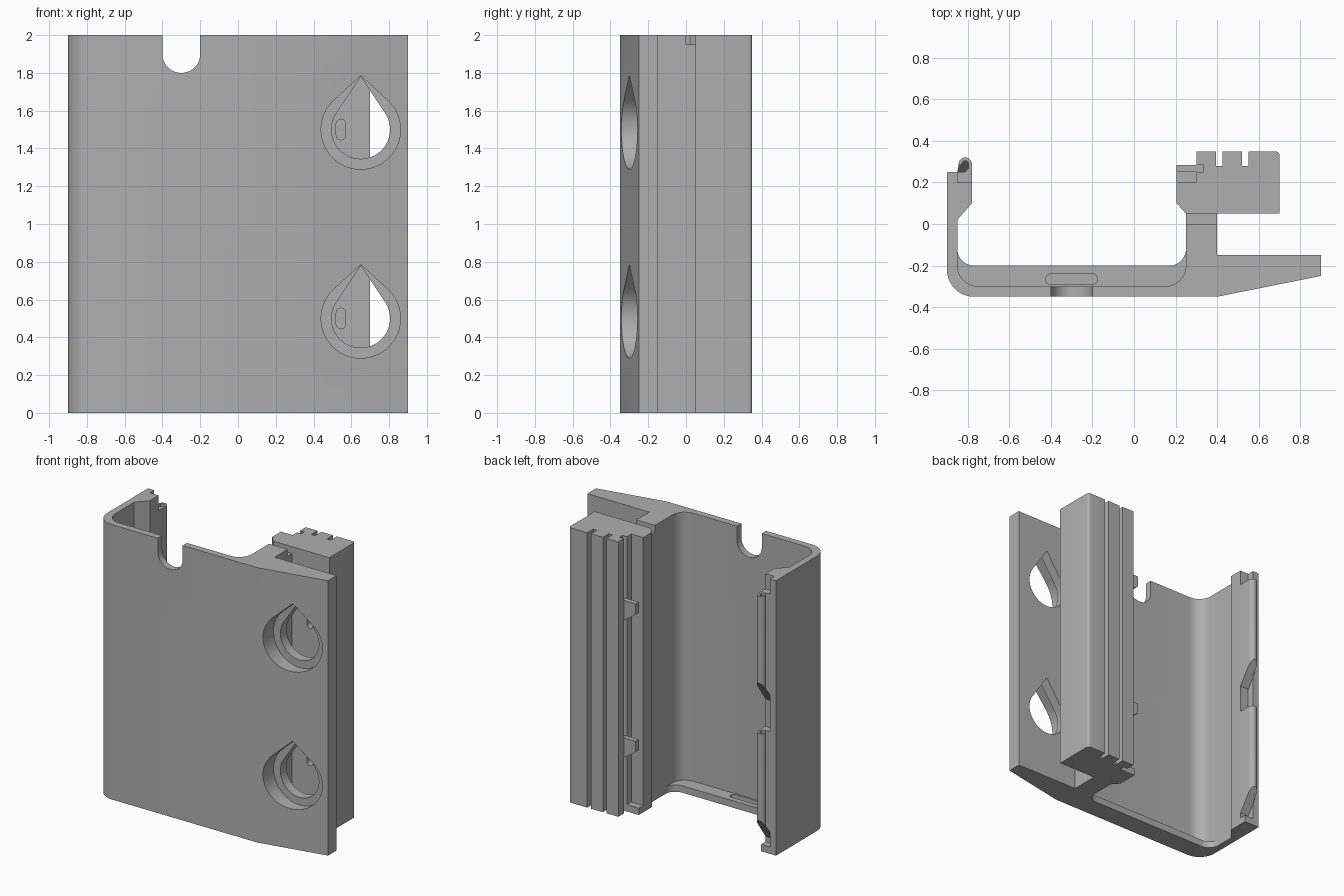
import bpy, bmesh
from math import sin, cos, asin, pi, radians

if "Cube" in bpy.data.objects:
    bpy.data.objects.remove(bpy.data.objects["Cube"])

grey = bpy.data.materials.new("plain grey")
grey.use_nodes = True
COLOUR = (0.43, 0.43, 0.43, 1)
grey.diffuse_color = COLOUR
grey.node_tree.nodes["Principled BSDF"].inputs["Base Color"].default_value = COLOUR


def arc(cx, cy, r, start, end, n=10):
    angles = [radians(start + (end - start) * i / n) for i in range(n + 1)]
    return [(cx + r * cos(a), cy + r * sin(a)) for a in angles]


def rect(x0, x1, y0, y1):
    return [(x0, y0), (x1, y0), (x1, y1), (x0, y1)]


def prism(name, outline, low, high, axis="z", slope=None):
    """Extrude an outline along z or y; slope lifts the low end by position."""
    bm = bmesh.new()
    rings = []
    for w in (low, high):
        ring = []
        for u, v in outline:
            t = w + (slope(u, v) if slope and w == low else 0)
            ring.append(bm.verts.new((u, v, t) if axis == "z" else (u, t, v)))
        rings.append(ring)
    a, b = rings
    for i in range(len(outline)):
        j = (i + 1) % len(outline)
        bm.faces.new((a[i], a[j], b[j], b[i]))
    if slope:
        bmesh.ops.triangulate(bm, faces=[bm.faces.new(a)])
    else:
        bm.faces.new(a)
    bm.faces.new(b)
    bmesh.ops.recalc_face_normals(bm, faces=bm.faces)
    mesh = bpy.data.meshes.new(name)
    bm.to_mesh(mesh)
    bm.free()
    mesh.materials.append(grey)
    obj = bpy.data.objects.new(name, mesh)
    bpy.context.collection.objects.link(obj)
    return obj


def select(obj):
    bpy.ops.object.select_all(action="DESELECT")
    obj.select_set(True)
    bpy.context.view_layer.objects.active = obj


def cut(obj, cutter):
    cutter.hide_render = True
    mod = obj.modifiers.new("cut", "BOOLEAN")
    mod.operation = "DIFFERENCE"
    mod.solver = "EXACT"
    mod.object = cutter
    select(obj)
    bpy.ops.object.modifier_apply(modifier=mod.name)
    bpy.data.objects.remove(cutter)


def teardrop(cx, cz, r, tip):
    edge = 90 - math_deg(asin(r / tip))
    return arc(cx, cz, r, 90 + edge, 450 - edge, 48) + [(cx, cz + tip)]


def math_deg(a):
    return a * 180 / pi


# Main extruded section: left arm, front wall, wing, neck and slotted block
section = arc(-.77, -.22, .13, 180, 270, 12) + [
    (.4, -.35), (.9, -.25), (.9, -.15), (.4, -.15), (.4, .05), (.7, .05)]
section += arc(.68, .33, .02, 0, 90, 5)
for x in (.55, .425):
    section += [(x, .35), (x, .28), (x - .03, .28), (x - .03, .35)]
section += [(.3, .35), (.3, .285), (.335, .285), (.335, .25), (.3, .25),
            (.3, .2), (.205, .2), (.205, .1), (.25, .05)]
section += arc(.15, -.2, .1, 0, -90) + arc(-.75, -.2, .1, -90, -180)
section += [(-.85, .02), (-.78, .1), (-.78, .2), (-.85, .2), (-.85, .25), (-.9, .25)]
body = prism("channel_body", section, 0, 2)

# Round-bottomed notch in the top of the front wall
cut(body, prism("notch_cutter", arc(-.3, 1.9, .1, 180, 360, 24) + [(-.2, 2.1), (-.4, 2.1)],
                -.5, -.15, "y"))
# Shallow notch across the top of the neck
cut(body, prism("neck_cutter", rect(.15, .45, 0, .05), 1.95, 2.1))

# Counterbored teardrop holes in the wing, with small slots behind them
for z in (.5, 1.5):
    cut(body, prism("counterbore_cutter", teardrop(.65, z, .21, .285), -.5, -.22, "y"))
    cut(body, prism("bore_cutter", teardrop(.65, z, .155, .28), -.3, -.1, "y"))
    oblong = arc(.545, z + .03, .025, 0, 180, 8) + arc(.545, z - .03, .025, 180, 360, 8)
    cut(body, prism("slot_cutter", oblong, 0, .1, "y"))

# Bottom lip inside the channel, with a slot through it
lip_outline = [(-.86, -.12), (-.86, -.25), (-.8, -.32), (.26, -.32), (.26, -.12)]
lip_outline += arc(.17, -.12, .08, 0, -90) + arc(-.77, -.12, .08, -90, -180)
lip = prism("bottom_lip", lip_outline, 0, .05)
cut(lip, prism("lip_cutter", arc(-.4, -.265, .025, 90, 270, 8) + arc(-.2, -.265, .025, -90, 90, 8),
               .01, .2))
parts = [body, lip]

# Snap hooks on the left arm and retaining tongues on the block
hook_outline = [(-.85, .2), (-.78, .2)] + arc(-.812, .288, .032, 0, 190, 12)
hook_outline += arc(-.812, .288, .016, 190, 0, 10) + [(-.796, .268), (-.815, .25), (-.85, .25)]
for i in range(2):
    parts.append(prism(f"snap_hook_{i + 1}", hook_outline, .09 + i, .89 + i,
                       slope=lambda x, y: (y - .2) * 1.4))
    parts.append(prism(f"tongue_{i + 1}", rect(.205, .335, .25, .285), .38 + i, .55 + i,
                       slope=lambda x, y: (.335 - x) * .7))

# Small feet closing the grooves at the bottom
parts.append(prism("left_foot", rect(-.85, -.78, .2, .25), 0, .05))
parts.append(prism("right_foot", rect(.205, .3, .2, .25), 0, .05))

for obj in parts:
    select(obj)
    bpy.ops.object.shade_smooth_by_angle(angle=radians(25))
